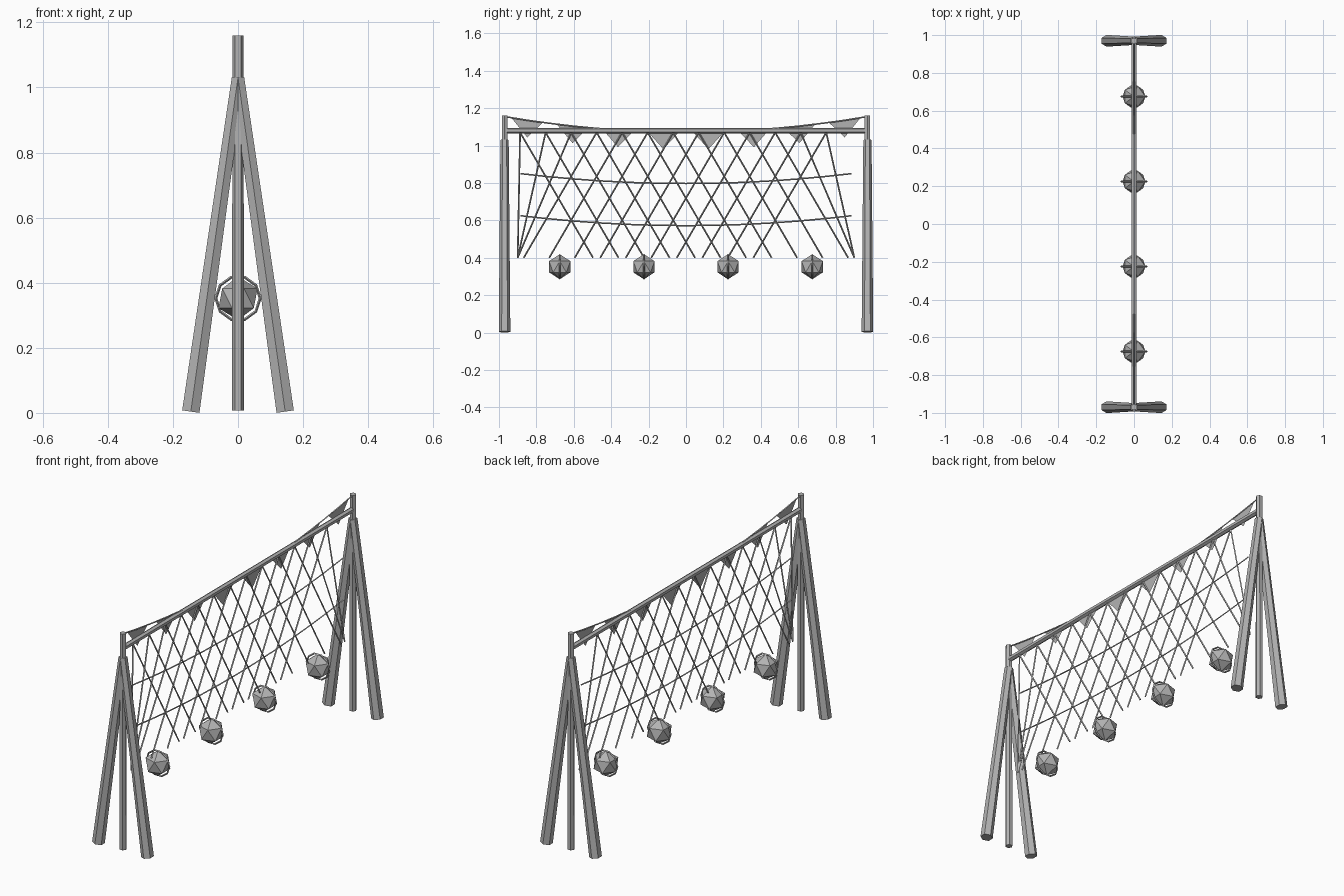
import bpy, math
from mathutils import Vector

cube = bpy.data.objects.get("Cube")
if cube:
    bpy.data.objects.remove(cube)

GREY = bpy.data.materials.new("plain_grey")
GREY.use_nodes = True
colour = (0.45, 0.45, 0.45, 1)
GREY.diffuse_color = colour
GREY.node_tree.nodes["Principled BSDF"].inputs["Base Color"].default_value = colour


def finish(name):
    obj = bpy.context.object
    obj.name = name
    obj.data.materials.append(GREY)
    return obj


def rod(name, start, end, r1, r2=None, sides=6, turn=0.0):
    """Tapered prism between two points."""
    start, end = Vector(start), Vector(end)
    axis = end - start
    bpy.ops.mesh.primitive_cone_add(vertices=sides, radius1=r1, radius2=r2 or r1,
                                    depth=axis.length, location=(start + end) / 2)
    obj = finish(name)
    # tilt within the x-z or y-z plane so the sides stay aligned
    tilt = Vector((0, 0, 1)).rotation_difference(axis.normalized()).to_matrix()
    spin = Vector((0, 0, 1))
    from_z = tilt.to_4x4().to_quaternion()
    obj.rotation_mode = 'QUATERNION'
    obj.rotation_quaternion = from_z @ type(from_z)(spin, turn)
    return obj


def sagging_rope(name, half, end_z, sag, radius, steps=12):
    """Rope hung along y with a parabolic sag."""
    curve = bpy.data.curves.new(name, 'CURVE')
    curve.dimensions = '3D'
    curve.bevel_depth = radius
    curve.bevel_resolution = 0
    curve.use_fill_caps = True
    line = curve.splines.new('POLY')
    line.points.add(steps)
    for i, p in enumerate(line.points):
        t = 2 * i / steps - 1
        p.co = (0, half * t, end_z - sag * (1 - t * t), 1)
    curve.materials.append(GREY)
    bpy.context.collection.objects.link(bpy.data.objects.new(name, curve))


END = 0.97

# Supports: two splayed legs and an upright post at each end
for end, y in (("front", -END), ("back", END)):
    for side, s in (("left", 1), ("right", -1)):
        rod(f"{end}_{side}_leg", (s * 0.145, y, 0.004), (0, y, 1.03), 0.031, 0.022)
    rod(f"{end}_post", (0, y, 0.007), (0, y, 1.16), 0.0185, 0.017, turn=math.pi / 6)

# Top beam
rod("top_beam", (0, -END, 1.08), (0, END, 1.08), 0.0145)

# Bunting line and flags
TOP, SAG = 1.155, 0.083
sagging_rope("bunting_line", END, TOP, SAG, 0.004, 16)


def line_z(y):
    return TOP - SAG * (1 - (y / END) ** 2)


for i in range(8):
    y = -0.849 + i * 0.2425
    w = 0.085
    mesh = bpy.data.meshes.new("flag")
    mesh.from_pydata([(0, y - w, line_z(y - w)), (0, y + w, line_z(y + w)),
                      (0, y, line_z(y) - 0.092)], [], [(0, 1, 2)])
    mesh.materials.append(GREY)
    bpy.context.collection.objects.link(bpy.data.objects.new(f"flag_{i + 1}", mesh))

# Net: crossing strands, held inside the net edges, and two sagging ropes
for i in range(13):
    y = -0.887 + i * 0.1364
    for name, lean in (("forward", 0.39), ("backward", -0.39)):
        low = max(-0.9, min(0.9, y + lean))
        rod(f"net_{name}_strand_{i + 1}", (0, low, 0.4), (0, y, 1.07), 0.0045, sides=4)
sagging_rope("upper_net_rope", 0.885, 0.85, 0.053, 0.004)
sagging_rope("lower_net_rope", 0.885, 0.625, 0.053, 0.004)

# Hanging faceted floats, each with a ring
for i in range(4):
    spot = (0, -0.675 + i * 0.45, 0.352)
    bpy.ops.mesh.primitive_ico_sphere_add(subdivisions=1, radius=0.067, location=spot)
    finish(f"float_{i + 1}")
    bpy.ops.mesh.primitive_torus_add(major_segments=10, minor_segments=4,
                                     major_radius=0.068, minor_radius=0.0045,
                                     location=spot, rotation=(math.pi / 2, 0, 0))
    finish(f"float_ring_{i + 1}")
